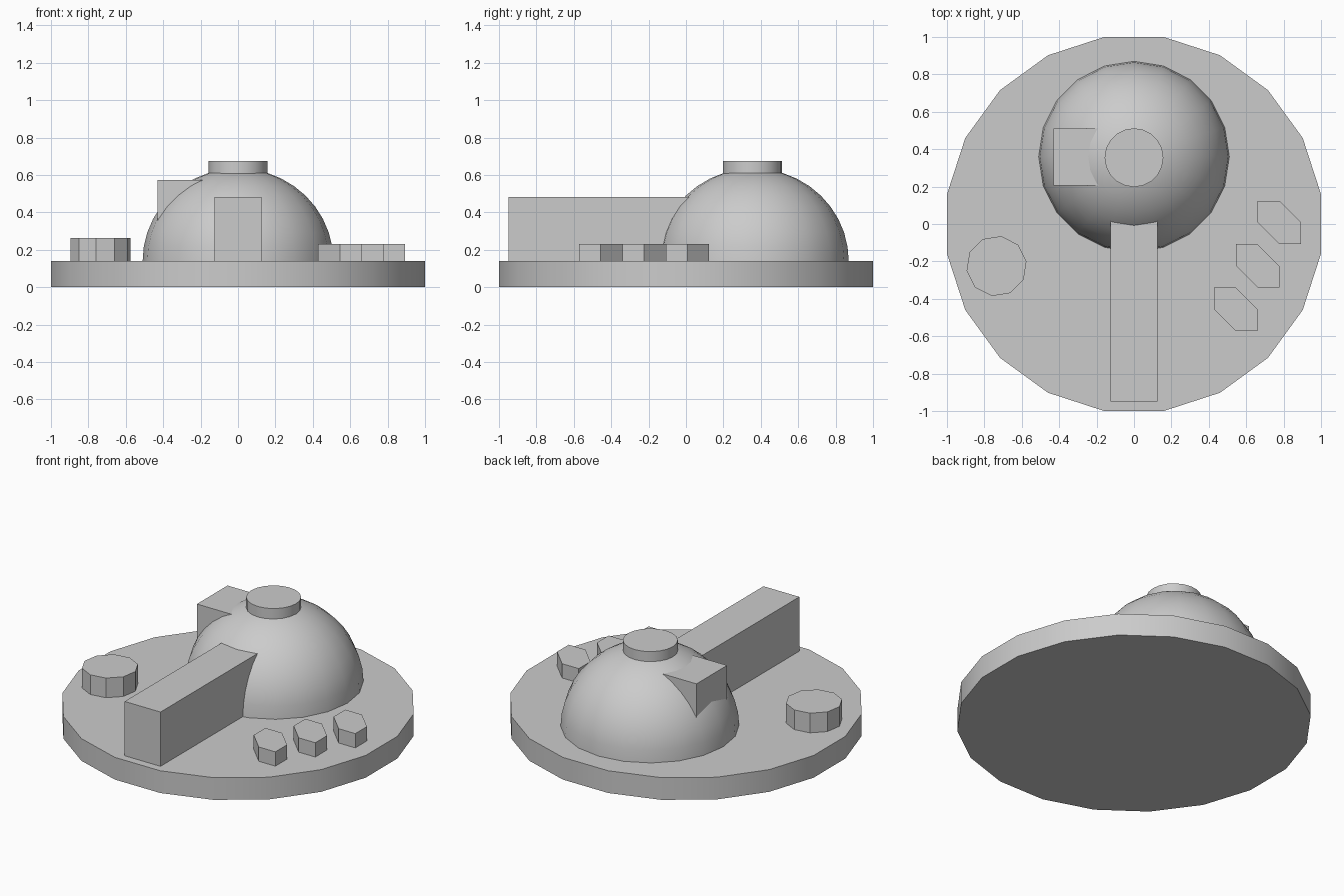
import bpy, bmesh, math
from mathutils import Matrix, Vector

if "Cube" in bpy.data.objects:
    bpy.data.objects.remove(bpy.data.objects["Cube"], do_unlink=True)

GREY = (0.6, 0.6, 0.6, 1.0)
grey = bpy.data.materials.new("plain grey")
grey.use_nodes = True
grey.diffuse_color = GREY
grey.node_tree.nodes["Principled BSDF"].inputs["Base Color"].default_value = GREY

DECK = 0.14  # top of the base disc


def finish(name, bm, smooth=False):
    """Turn a bmesh into a named grey object."""
    bmesh.ops.recalc_face_normals(bm, faces=bm.faces)
    mesh = bpy.data.meshes.new(name)
    bm.to_mesh(mesh)
    bm.free()
    mesh.materials.append(grey)
    obj = bpy.data.objects.new(name, mesh)
    bpy.context.collection.objects.link(obj)
    if smooth:
        bpy.ops.object.select_all(action='DESELECT')
        obj.select_set(True)
        bpy.context.view_layer.objects.active = obj
        bpy.ops.object.shade_smooth_by_angle(angle=math.radians(30))
    return obj


def prism(name, outline, bottom, top, smooth=False):
    """Extrude a flat outline from bottom to top."""
    bm = bmesh.new()
    face = bm.faces.new([bm.verts.new((x, y, bottom)) for x, y in outline])
    grown = bmesh.ops.extrude_face_region(bm, geom=[face], use_keep_orig=True)
    moved = [v for v in grown["geom"] if isinstance(v, bmesh.types.BMVert)]
    bmesh.ops.translate(bm, verts=moved, vec=(0, 0, top - bottom))
    return finish(name, bm, smooth)


def ring(sides, radius, cx=0.0, cy=0.0, turn=0.0):
    angles = [math.radians(turn + 360 * i / sides) for i in range(sides)]
    return [(cx + radius * math.cos(a), cy + radius * math.sin(a)) for a in angles]


def rect(x0, x1, y0, y1):
    return [(x0, y0), (x1, y0), (x1, y1), (x0, y1)]


# Base disc
prism("base_disc", ring(20, 1.0125, turn=9), 0, DECK, smooth=True)

# Dome: upper half of a slightly flattened sphere
bm = bmesh.new()
bmesh.ops.create_uvsphere(bm, u_segments=20, v_segments=20, radius=1)
bmesh.ops.bisect_plane(bm, geom=bm.verts[:] + bm.edges[:] + bm.faces[:], dist=1e-4,
                       plane_co=(0, 0, 0), plane_no=(0, 0, 1), clear_inner=True)
bmesh.ops.holes_fill(bm, edges=[e for e in bm.edges if e.is_boundary], sides=0)
bmesh.ops.transform(bm, verts=bm.verts, matrix=Matrix.Translation(Vector((0, 0.36, DECK)))
                    @ Matrix.Diagonal((0.51, 0.51, 0.495, 1)))
finish("dome", bm, smooth=True)

# Round cap on the dome
prism("dome_cap", ring(20, 0.157, cy=0.355), 0.605, 0.675, smooth=True)

# Long arm towards the front and box on the dome's side
prism("front_arm", rect(-0.125, 0.125, -0.95, 0.1), DECK, 0.482)
prism("side_box", rect(-0.43, -0.15, 0.205, 0.51), 0.34, 0.573)

# Ten-sided knob
prism("round_knob", ring(10, 0.162, -0.735, -0.225, turn=9), DECK, 0.264)

# Row of three six-sided buttons
for i in range(3):
    cx, cy = 0.777 - 0.116 * i, 0.008 - 0.232 * i
    h = 0.116
    outline = [(-h, h), (0, h), (h, 0), (h, -h), (0, -h), (-h, 0)]
    prism(f"button_{i + 1}", [(cx + x, cy + y) for x, y in outline], DECK, 0.23)
